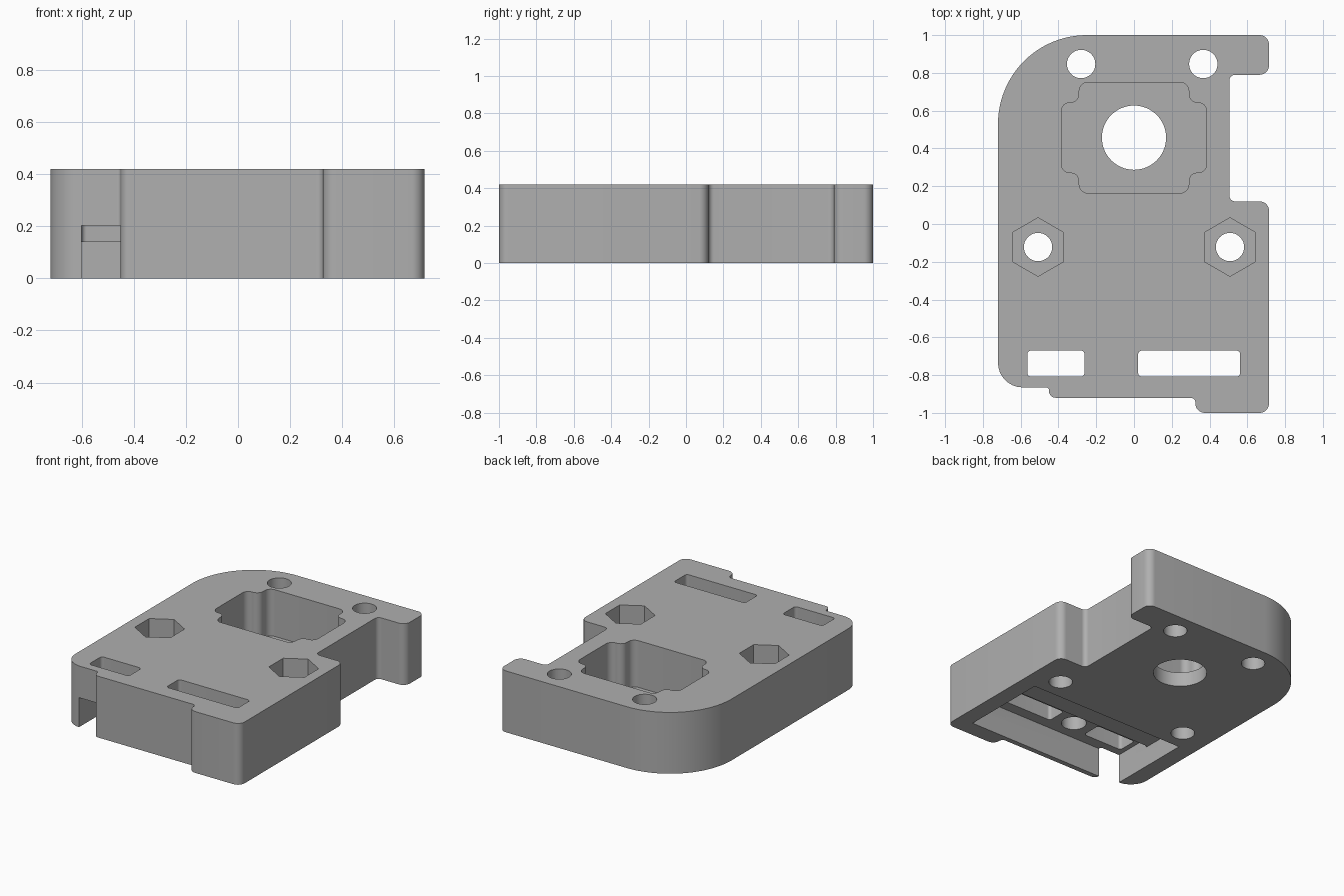
import bpy, bmesh, math
from mathutils import Vector

if "Cube" in bpy.data.objects:
    bpy.data.objects.remove(bpy.data.objects["Cube"], do_unlink=True)

HEIGHT = 0.42

grey = bpy.data.materials.new("plain_grey")
grey.use_nodes = True
colour = (0.43, 0.43, 0.43, 1)
grey.diffuse_color = colour
grey.node_tree.nodes["Principled BSDF"].inputs["Base Color"].default_value = colour


def rounded(corners):
    """Outline from (x, y, radius) corners, each filleted by an arc."""
    points = []
    n = len(corners)
    for i, (x, y, r) in enumerate(corners):
        p = Vector((x, y))
        if r == 0:
            points.append(p)
            continue
        a = (Vector(corners[i - 1][:2]) - p).normalized()
        b = (Vector(corners[(i + 1) % n][:2]) - p).normalized()
        centre = p + (a + b) * r      # right-angled corners
        steps = 24 if r > 0.2 else 8
        for k in range(steps + 1):
            t = k / steps * math.pi / 2
            points.append(centre - b * r * math.cos(t) - a * r * math.sin(t))
    return points


def rect(x0, x1, y0, y1, r=0):
    return rounded([(x0, y0, r), (x1, y0, r), (x1, y1, r), (x0, y1, r)])


def ring(x, y, r, sides=48):
    return [Vector((x + r * math.sin(math.tau * k / sides),
                    y + r * math.cos(math.tau * k / sides))) for k in range(sides)]


def prism(name, outline, z0, z1):
    bm = bmesh.new()
    face = bm.faces.new([bm.verts.new((p.x, p.y, z0)) for p in outline])
    top = bmesh.ops.extrude_face_region(bm, geom=[face])["geom"]
    verts = [v for v in top if isinstance(v, bmesh.types.BMVert)]
    bmesh.ops.translate(bm, verts=verts, vec=(0, 0, z1 - z0))
    bmesh.ops.recalc_face_normals(bm, faces=bm.faces)
    mesh = bpy.data.meshes.new(name)
    bm.to_mesh(mesh)
    bm.free()
    mesh.materials.append(grey)
    obj = bpy.data.objects.new(name, mesh)
    bpy.context.collection.objects.link(obj)
    return obj


# Body outline with side notch and stepped front
body = prism("housing_block", rounded([
    (-0.72, 1, 0.47), (0.715, 1, 0.05), (0.715, 0.79, 0.05), (0.505, 0.79, 0.03),
    (0.505, 0.12, 0.03), (0.715, 0.12, 0.05), (0.715, -1, 0.05), (0.325, -1, 0.05),
    (0.325, -0.92, 0.025), (-0.45, -0.92, 0.035), (-0.45, -0.865, 0.015),
    (-0.72, -0.865, 0.13)]), 0, HEIGHT)


def cut(name, outline, z0=-0.1, z1=HEIGHT + 0.1):
    cutter = prism(name, outline, z0, z1)
    mod = body.modifiers.new(name, 'BOOLEAN')
    mod.operation = 'DIFFERENCE'
    mod.solver = 'EXACT'
    mod.object = cutter
    bpy.context.view_layer.objects.active = body
    bpy.ops.object.modifier_apply(modifier=name)
    bpy.data.objects.remove(cutter, do_unlink=True)


# Large stepped pocket in the top, with its bore
cx, cy, w, h, iw, ih = 0, 0.457, 0.385, 0.293, 0.29, 0.185
quarter = [(w, ih, 0.045), (iw, ih, 0.045), (iw, h, 0.045)]
cross = [(x, y, r) for x, y, r in quarter]
cross += [(-x, y, r) for x, y, r in reversed(quarter)]
cross += [(-x, -y, r) for x, y, r in quarter]
cross += [(x, -y, r) for x, y, r in reversed(quarter)]
cut("top_pocket", rounded([(cx + x, cy + y, r) for x, y, r in cross]), 0.1)
cut("bore", ring(cx, cy, 0.17, 64))

# Rear bolt holes
for x in (-0.28, 0.367):
    cut("rear_hole", ring(x, 0.847, 0.075))

# Hexagonal nut seats with bolt holes
for x in (-0.508, 0.508):
    cut("nut_seat", ring(x, -0.122, 0.155, 6), 0.2)
    cut("nut_hole", ring(x, -0.122, 0.075))

# Two-level recess underneath, breaking out at the front left notch
cut("under_recess", rect(-0.6, 0.6, -0.885, -0.27), -0.1, 0.14)
cut("under_channel", rect(-0.6, 0.6, -0.885, -0.58, 0.02), 0.1, 0.203)
cut("blind_hole", ring(-0.12, -0.74, 0.08), 0.1, 0.36)

# Through slots
cut("short_slot", rect(-0.565, -0.262, -0.808, -0.67, 0.02))
cut("long_slot", rect(0.022, 0.562, -0.808, -0.67, 0.02))

# Smooth the rounded walls, keep the edges crisp
bpy.ops.object.select_all(action='DESELECT')
body.select_set(True)
bpy.context.view_layer.objects.active = body
bpy.ops.object.shade_smooth_by_angle(angle=math.radians(30))
